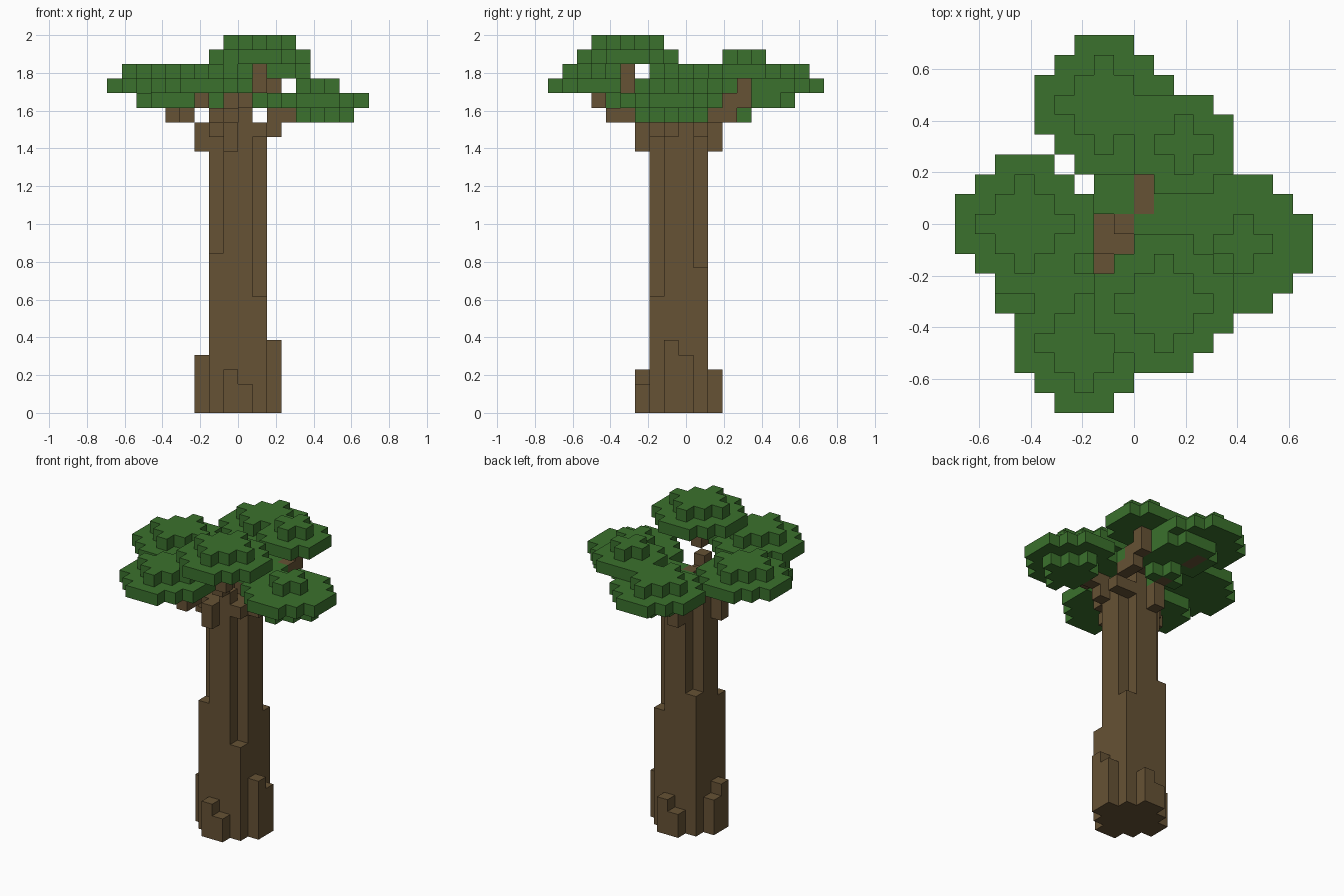
import bpy, bmesh
from mathutils import Vector

U = 2 / 26  # edge length of one block

cube = bpy.data.objects.get("Cube")
if cube:
    bpy.data.objects.remove(cube)


def material(name, rgb):
    m = bpy.data.materials.new(name)
    m.use_nodes = True
    m.diffuse_color = (*rgb, 1)
    m.node_tree.nodes["Principled BSDF"].inputs["Base Color"].default_value = (*rgb, 1)
    return m


bark = material("bark_brown", (0.133, 0.084, 0.035))
leaf = material("leaf_green", (0.043, 0.165, 0.026))


# Blocks are integer cells: x from its low edge, y from its centre, z from its base
def box(x, y, z):
    return {(i, j, k) for i in range(*x) for j in range(*y) for k in range(*z)}


def column(x, y, low, high):
    return box((x, x + 1), (y, y + 1), (low, high))


def disc(cx, cy, z, radius, reach):
    """Flat round layer: a square of the given radius with its corners cut."""
    r = range(-radius, radius + 1)
    return {(cx + i, cy + j, z) for i in r for j in r if abs(i) + abs(j) <= reach}


def wide(x, y, z):
    return disc(x, y, z, 3, 4)


def medium(x, y, z):
    return disc(x, y, z, 2, 3)


def diamond(x, y, z):
    return disc(x, y, z, 2, 2)


def plus(x, y, z):
    return disc(x, y, z, 1, 1)


# Trunk: square core whose corner columns stop at different heights
trunk = box((-2, 2), (-2, 2), (0, 20))
for x, y, top, restart in ((-2, -2, 11, 19), (1, -2, 8, 19), (1, 1, 10, 19), (-2, 1, 12, 20)):
    trunk -= column(x, y, top, restart)

# Roots: a tall and a short column on each side
roots = set()
for x, y, h in ((-1, -3, 3), (0, -3, 2), (2, -1, 5), (2, 0, 4),
                (0, 2, 3), (-1, 2, 2), (-3, -1, 4), (-3, 0, 3)):
    roots |= column(x, y, 0, h)

# Branches: stepped runs of blocks from the trunk to each leaf clump
branches = {
    "front_left": [(-1, -3, 18), (-1, -3, 19), (-2, -4, 20), (-2, -5, 20), (-3, -6, 21)],
    "front_right": [(0, -2, 20), (0, -3, 21), (1, -4, 22), (1, -4, 23)],
    "left": [(-3, -1, 18), (-3, -1, 19), (-4, -2, 20), (-5, -3, 20)],
    "right": [(2, -1, 19), (2, -1, 20), (3, -1, 20)],
    "back_right": [(2, 1, 19), (2, 2, 20), (2, 3, 20), (2, 3, 21), (2, 4, 21), (2, 4, 22)],
    "back": [(-1, 2, 18), (-1, 2, 19), (-1, 3, 20), (-1, 4, 21), (-2, 5, 21), (-2, 6, 21)],
    "crown": [(-2, -1, 20), (-1, -1, 20), (-1, 0, 20), (0, 1, 20), (-1, 0, 21),
              (0, 1, 21), (0, 2, 21), (0, 0, 20), (-2, 0, 20)],
}

# Leaf clumps: stacked round layers
clumps = {
    "front_right": wide(1, -4, 24) | diamond(1, -4, 25),
    "front_left": wide(-3, -6, 22) | diamond(-3, -6, 23),
    "left": wide(-6, 0, 22) | diamond(-6, 0, 23),
    "back": wide(-2, 6, 22) | diamond(-2, 6, 23),
    "right": diamond(5, -1, 20) | wide(5, -1, 21) | plus(5, -1, 22),
    "back_right": medium(2, 4, 23) | plus(2, 4, 24),
    "low_left": medium(-5, -3, 21) | plus(-5, -3, 22),
    "low_back": medium(-1, 5, 21),
    "centre": plus(-1, 3, 20) | medium(0, 2, 21),
}

parts = [("trunk", trunk, bark), ("roots", roots, bark)]
parts += [(n + "_branch", set(c), bark) for n, c in branches.items()]
parts += [(n + "_leaves", c, leaf) for n, c in clumps.items()]

# Each cell belongs to the first part that claims it
owner = {}
for name, cells, _ in parts:
    for c in cells:
        owner.setdefault(c, name)

AXES = [Vector(a) for a in ((1, 0, 0), (0, 1, 0), (0, 0, 1))]


def build(name, mat):
    """Make the outer skin of all blocks owned by one part."""
    bm = bmesh.new()
    for cell in (c for c, n in owner.items() if n == name):
        mid = Vector(cell) + Vector((0.5, 0, 0.5))
        for a in range(3):
            for sign in (-1, 1):
                n = AXES[a] * sign
                if tuple(int(v) for v in Vector(cell) + n) in owner:
                    continue
                u, v = AXES[(a + 1) % 3] / 2, AXES[(a + 2) % 3] / 2 * sign
                ring = (-u - v, u - v, u + v, v - u)
                bm.faces.new([bm.verts.new((mid + n / 2 + p) * U) for p in ring])
    bmesh.ops.remove_doubles(bm, verts=bm.verts, dist=U / 100)
    bmesh.ops.dissolve_limit(bm, angle_limit=0.01, verts=bm.verts, edges=bm.edges)
    mesh = bpy.data.meshes.new(name)
    bm.to_mesh(mesh)
    bm.free()
    mesh.materials.append(mat)
    bpy.context.collection.objects.link(bpy.data.objects.new(name, mesh))


for name, _, mat in parts:
    build(name, mat)
